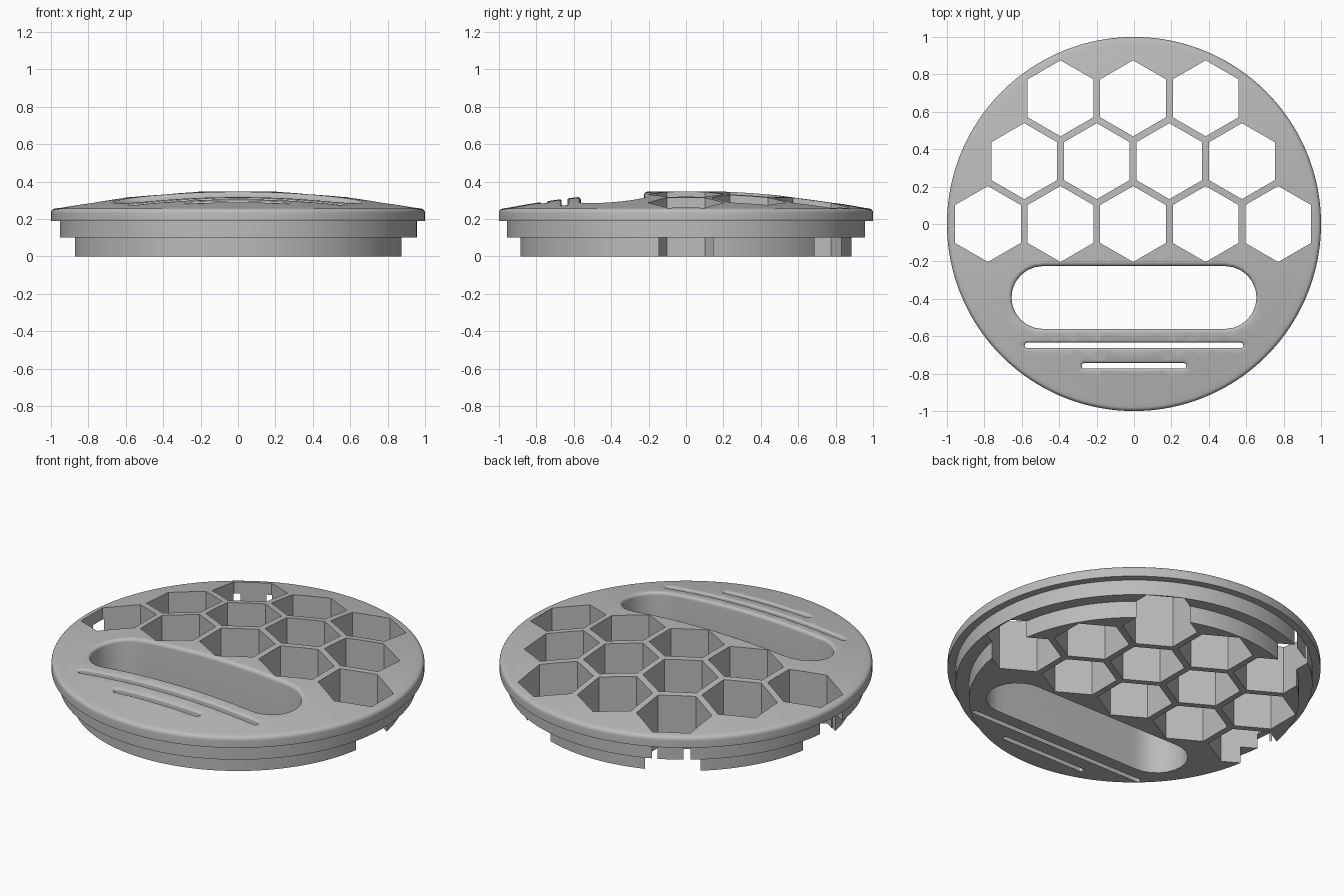
import bpy, bmesh, math

if "Cube" in bpy.data.objects:
    bpy.data.objects.remove(bpy.data.objects["Cube"])

grey = bpy.data.materials.new("plain grey")
grey.use_nodes = True
colour = (0.5, 0.5, 0.5, 1)
grey.diffuse_color = colour
grey.node_tree.nodes["Principled BSDF"].inputs["Base Color"].default_value = colour


def dome(x, y):
    return 0.35 - 0.1 * (x * x + y * y)


def make_object(name, bm):
    bmesh.ops.recalc_face_normals(bm, faces=bm.faces)
    mesh = bpy.data.meshes.new(name)
    bm.to_mesh(mesh)
    bm.free()
    obj = bpy.data.objects.new(name, mesh)
    bpy.context.collection.objects.link(obj)
    return obj


def loft(bm, rings):
    """Closed solid through rings of equal point count."""
    loops = [[bm.verts.new(p) for p in ring] for ring in rings]
    n = len(loops[0])
    for a, b in zip(loops, loops[1:]):
        for i in range(n):
            j = (i + 1) % n
            bm.faces.new((a[i], a[j], b[j], b[i]))
    bm.faces.new(loops[0][::-1])
    bm.faces.new(loops[-1])


def circle(r, z, n=160):
    return [(r * math.cos(math.tau * i / n), r * math.sin(math.tau * i / n), z)
            for i in range(n)]


def pill(half_length, half_width, cy, steps=12, spans=24):
    """Rounded slot outline as (x, y, normal x, normal y)."""
    straight = half_length - half_width
    points = []
    for side in (1, -1):
        for i in range(steps + 1):
            a = -math.pi / 2 + math.pi * i / steps
            nx, ny = side * math.cos(a), side * math.sin(a)
            points.append((side * straight + half_width * nx, cy + half_width * ny, nx, ny))
        for i in range(1, spans):
            x = side * straight * (1 - 2 * i / spans)
            points.append((x, cy + side * half_width, 0, side))
    return points


def slot_cutter(bm, outline, fillet):
    """Slot through the lid, its upper lip rounded along the dome."""
    rings = [[(x, y, -0.1) for x, y, nx, ny in outline]]
    for i in range(6):
        t = math.pi / 2 * i / 5
        grow = fillet * (1 - math.cos(t))
        drop = fillet * (1 - math.sin(t)) - (0.001 if i == 5 else 0)
        ring = []
        for x, y, nx, ny in outline:
            px, py = x + nx * grow, y + ny * grow
            ring.append((px, py, dome(px, py) - drop))
        rings.append(ring)
    rings.append([(x, y, 0.5) for x, y, z in rings[-1]])
    loft(bm, rings)


# Stepped round lid with a rounded rim and a shallow dome
bm = bmesh.new()
profile = [(0.885, 0), (0.885, 0.1), (0.957, 0.1), (0.957, 0.19), (1, 0.19)]
for i in range(6):
    t = math.pi / 2 * 0.87 * i / 5
    profile.append((0.975 + 0.025 * math.cos(t), 0.231 + 0.025 * math.sin(t)))
profile += [(r / 20, dome(r / 20, 0)) for r in range(19, 0, -1)]
loft(bm, [circle(r, z) for r, z in profile])
lid = make_object("lid", bm)
lid.data.materials.append(grey)

# Honeycomb holes in three staggered rows, plus the three slots
bm = bmesh.new()
pitch = 0.388
for row, count in enumerate((5, 4, 3)):
    for k in range(count):
        cx = (k - (count - 1) / 2) * pitch - 0.005
        cy = row * pitch * math.sqrt(3) / 2
        corners = [math.radians(30 + 60 * i) for i in range(6)]
        loft(bm, [[(cx + 0.203 * math.cos(a), cy + 0.203 * math.sin(a), z)
                   for a in corners] for z in (-0.1, 0.5)])
slot_cutter(bm, pill(0.655, 0.168, -0.393), 0.02)
slot_cutter(bm, pill(0.585, 0.015, -0.649, 6), 0.012)
slot_cutter(bm, pill(0.28, 0.015, -0.758, 6), 0.012)
cutter = make_object("hole_cutter", bm)
cutter.hide_render = True

# Cut the holes and keep crisp edges
cut = lid.modifiers.new("holes", 'BOOLEAN')
cut.operation = 'DIFFERENCE'
cut.solver = 'EXACT'
cut.object = cutter
bpy.ops.object.select_all(action='DESELECT')
lid.select_set(True)
bpy.context.view_layer.objects.active = lid
bpy.ops.object.modifier_apply(modifier=cut.name)
bpy.data.objects.remove(cutter)
bpy.ops.object.shade_smooth_by_angle(angle=math.radians(30))
